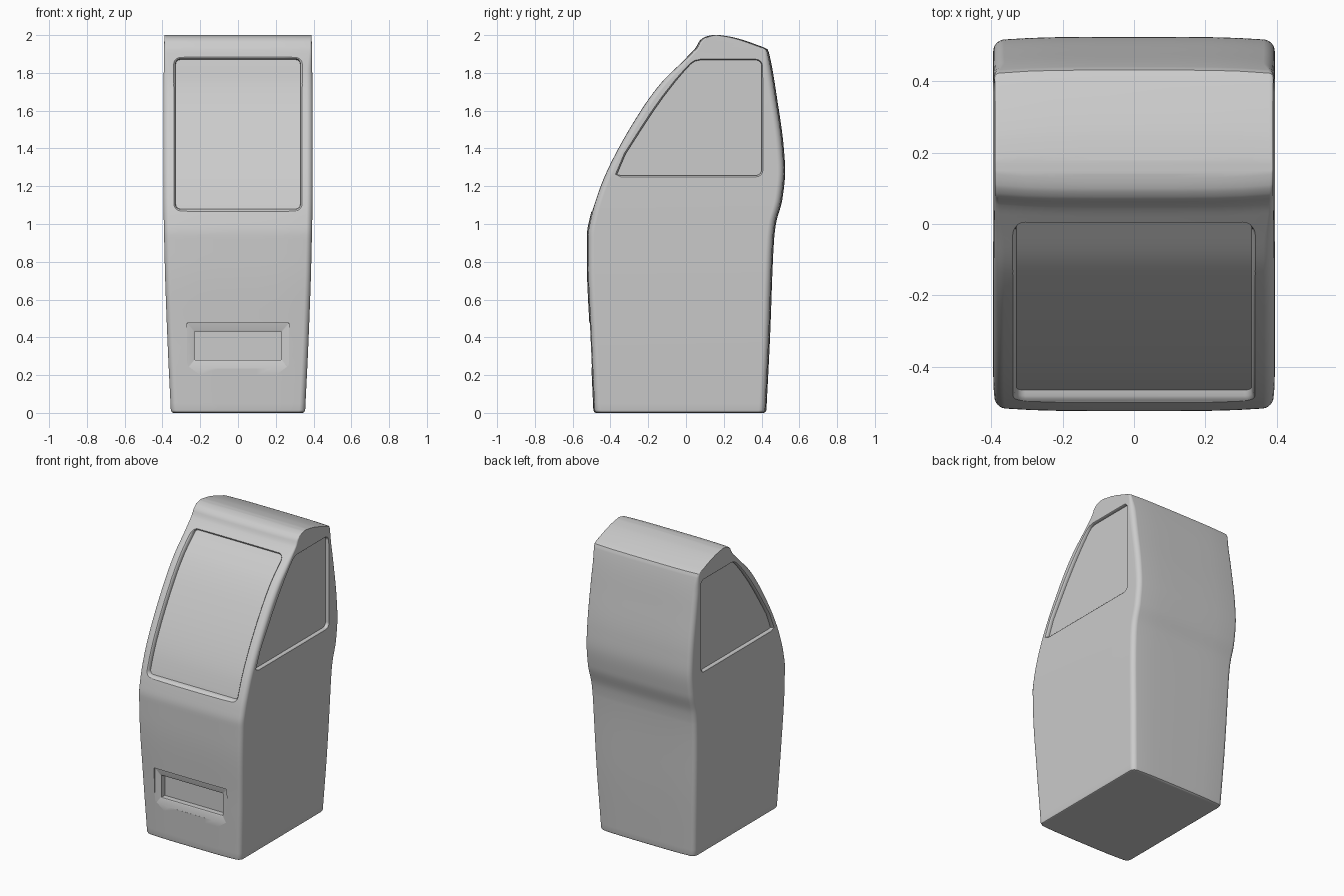
import bpy, bmesh, math

if "Cube" in bpy.data.objects:
    bpy.data.objects.remove(bpy.data.objects["Cube"])


def curve(points):
    """Monotone cubic through (z, value) pairs."""
    zs, vs = zip(*points)
    d = [(vs[i + 1] - vs[i]) / (zs[i + 1] - zs[i]) for i in range(len(zs) - 1)]
    m = [d[0]] + [2 * a * b / (a + b) if a * b > 0 else 0 for a, b in zip(d, d[1:])] + [d[-1]]

    def f(z):
        z = max(zs[0], min(zs[-1], z))
        i = max(k for k in range(len(d)) if zs[k] <= z)
        h = zs[i + 1] - zs[i]
        t = (z - zs[i]) / h
        return ((2*t**3 - 3*t*t + 1) * vs[i] + (t**3 - 2*t*t + t) * h * m[i]
                + (3*t*t - 2*t**3) * vs[i + 1] + (t**3 - t*t) * h * m[i + 1])
    return f


# Side silhouette and half width as functions of height
front = curve([(0, -.49), (.4, -.508), (.8, -.525), (.94, -.525), (1.03, -.51), (1.18, -.465),
               (1.32, -.405), (1.6, -.245), (1.75, -.135), (1.87, -.012), (1.9, .02), (1.925, .045),
               (1.945, .058), (1.965, .068), (1.985, .09), (1.995, .115), (2, .14)])
back = curve([(0, .425), (.4, .445), (.9, .465), (1, .476), (1.13, .51), (1.28, .525), (1.4, .518),
              (1.66, .483), (1.9, .441), (1.925, .432), (1.945, .385), (1.965, .33), (1.985, .265),
              (1.995, .215), (2, .18)])
width = curve([(0, .355), (.4, .374), (.8, .388), (1.2, .395), (1.6, .395), (2, .39)])
radius = curve([(0, .03), (1.8, .03), (1.93, .012), (2, .01)])


def loft(name, loops):
    """Skin matching loops; each loop's second half mirrors its first, so caps are strips."""
    bm = bmesh.new()
    rows = [[bm.verts.new(p) for p in loop] for loop in loops]
    n = len(rows[0])
    for a, b in zip(rows, rows[1:]):
        for i in range(n):
            j = (i + 1) % n
            bm.faces.new((a[i], a[j], b[j], b[i]))
    for row in (rows[0], rows[-1]):
        for i in range(n // 2 - 1):
            bm.faces.new((row[i], row[i + 1], row[n - 2 - i], row[n - 1 - i]))
    bmesh.ops.recalc_face_normals(bm, faces=bm.faces)
    me = bpy.data.meshes.new(name)
    bm.to_mesh(me)
    bm.free()
    ob = bpy.data.objects.new(name, me)
    bpy.context.collection.objects.link(ob)
    return ob


def body_ring(z, inset=0):
    w, r, yf, yb = width(z) - inset, radius(z), front(z) + inset, back(z) - inset
    half = [((w - r) * f, yf) for f in (.3, .6, .8)]
    half += [(w - r + r * math.sin(a), yf + r - r * math.cos(a))
             for a in (i * math.pi / 12 for i in range(7))]
    ring = [(x, y + .01 * (x / w) ** 4) for x, y in half]
    ring += [(x, yb + yf - y) for x, y in reversed(ring)]
    ring += [(-x, y) for x, y in reversed(ring)]
    return [(x, y, z) for x, y in ring]


def rounded_rect(hx, z0, z1, r, steps=1):
    """Symmetric outline, right side upward then left side downward."""
    arc = [i * math.pi / 10 for i in range(6)]
    half = [(hx - r + r * math.sin(a), z0 + r - r * math.cos(a)) for a in arc]
    half += [(hx, z0 + r + (z1 - z0 - 2 * r) * i / steps) for i in range(1, steps)]
    half += [(hx - r + r * math.cos(a), z1 - r + r * math.sin(a)) for a in arc]
    return half + [(-x, z) for x, z in reversed(half)]


def grow(outline, m):
    """Offset a counter-clockwise outline outward."""
    out = []
    n = len(outline)
    for i, (x, z) in enumerate(outline):
        (ax, az), (bx, bz) = outline[i - 1], outline[(i + 1) % n]
        length = math.hypot(bx - ax, bz - az)
        out.append((x + m * (bz - az) / length, z - m * (bx - ax) / length))
    return out


def front_depth(z, d):
    slope = (front(z + .01) - front(z - .01)) / .02
    return front(z) + d * math.sqrt(1 + slope * slope)


# Cab body
levels = [.05 + .05 * i for i in range(17)] + [.9 + .02 * i for i in range(1, 50)]
levels += [1.9, 1.91, 1.925, 1.935, 1.945, 1.955, 1.965, 1.975, 1.985, 1.99, 1.995, 1.998, 2]
rings = [body_ring(0, .012), body_ring(.005, .004), body_ring(.015)]
body = loft("cab_body", rings + [body_ring(z) for z in levels])

# Windscreen recess with a soft rim, following the curved front
screen = rounded_rect(.33, 1.08, 1.87, .025, 30)
soft = [(.03, -.02), (.012, .003), (.006, .008), (.002, .015), (0, .03)]
cutters = [loft("windscreen_cutter", [[(x, front_depth(z, d), z) for x, z in grow(screen, m)]
                                      for m, d in soft])]

# Side window recesses
lead = [(-.345, 1.257), (-.366, 1.262), (-.32, 1.37), (-.24, 1.495), (-.18, 1.587), (-.12, 1.672),
        (-.05, 1.762), (0, 1.82), (.025, 1.846), (.045, 1.861), (.075, 1.868)]
arc = [i * math.pi / 8 for i in range(5)]
rear = [(.37 + .03 * math.sin(a), 1.287 - .03 * math.cos(a)) for a in arc] + [(.4, 1.6)]
rear += [(.37 + .03 * math.cos(a), 1.838 + .03 * math.sin(a)) for a in arc]
window = rear + lead[::-1]
pane = [(.02, -.02), (.007, .001), (.003, .004), (0, .01), (0, .022)]
for side, label in ((1, "right"), (-1, "left")):
    cutters.append(loft(label + "_window_cutter",
                        [[(side * (.395 - d), y, z) for y, z in grow(window, m)] for m, d in pane]))

# Front vent with a shallow surround
vent = [(.275, .23, .48, -.03), (.27, .235, .475, .006), (.236, .274, .436, .013),
        (.23, .28, .43, .018), (.23, .28, .43, .055)]
cutters.append(loft("vent_cutter", [[(x, front(.355) + d, z) for x, z in rounded_rect(hx, a, b, .004)]
                                    for hx, a, b, d in vent]))

# Carve the recesses
bpy.context.view_layer.objects.active = body
body.select_set(True)
for c in cutters:
    c.hide_render = True
    mod = body.modifiers.new(c.name, "BOOLEAN")
    mod.operation = "DIFFERENCE"
    mod.solver = "EXACT"
    mod.object = c
    bpy.ops.object.modifier_apply(modifier=mod.name)
for c in cutters:
    bpy.data.objects.remove(c)
bpy.ops.object.shade_smooth_by_angle(angle=math.radians(32))
normals = body.modifiers.new("face_weighted_normals", "WEIGHTED_NORMAL")
normals.keep_sharp = True
